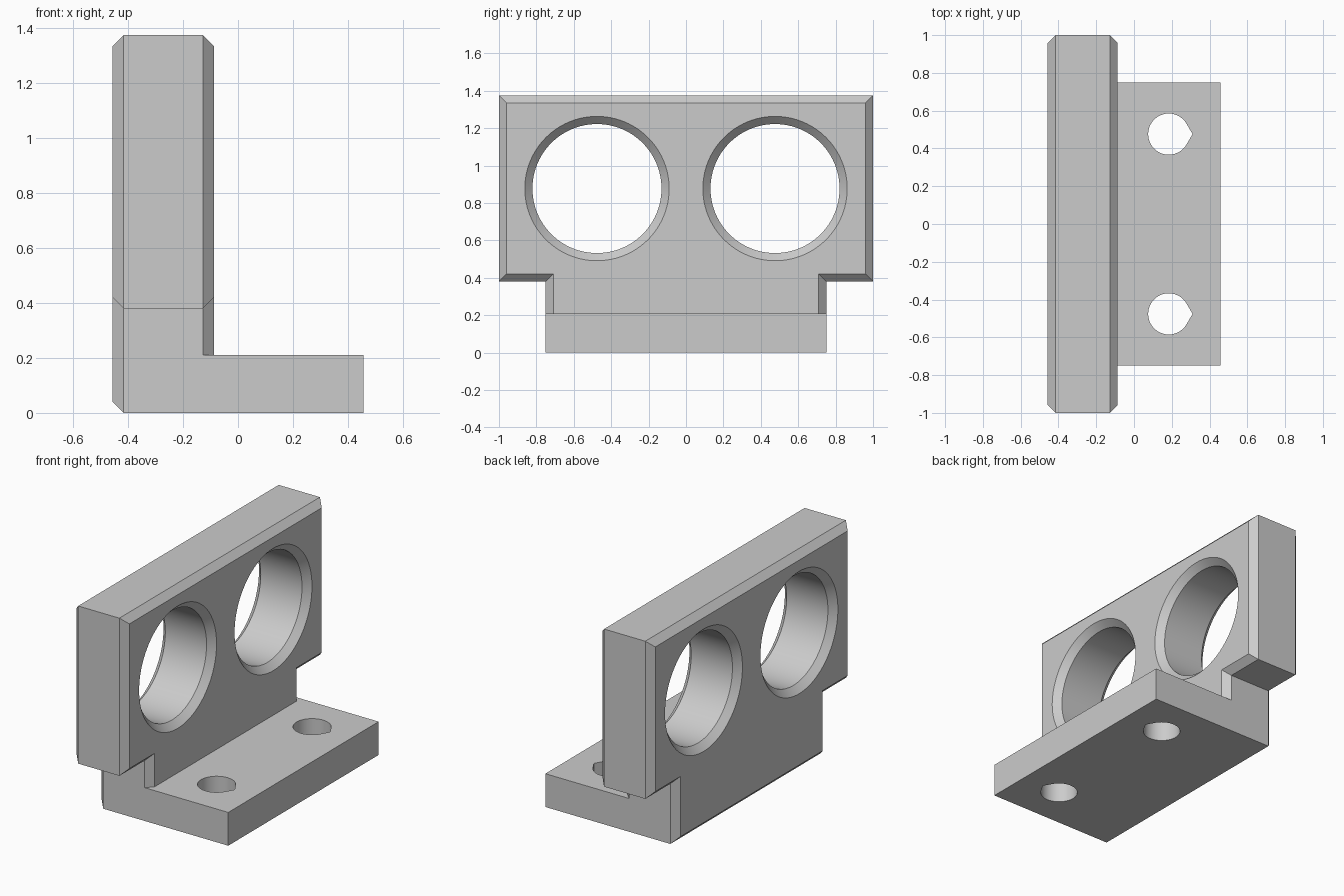
import bpy
import bmesh
from math import cos, sin, pi, radians

if "Cube" in bpy.data.objects:
    bpy.data.objects.remove(bpy.data.objects["Cube"])

BACK, FRONT, CH = -0.457, -0.087, 0.041   # upright plate faces and chamfer
HALF, TOP, WING_Z = 1.0, 1.375, 0.38      # wing half width, top, underside
FOOT_HALF, FOOT_Z, FOOT_X = 0.75, 0.21, 0.457

grey = bpy.data.materials.new("plain grey")
grey.use_nodes = True
colour = (0.6, 0.6, 0.6, 1)
grey.diffuse_color = colour
grey.node_tree.nodes["Principled BSDF"].inputs["Base Color"].default_value = colour


def loft(name, rings):
    """Closed solid skinned through rings of equal point count."""
    bm = bmesh.new()
    loops = [[bm.verts.new(p) for p in ring] for ring in rings]
    for a, b in zip(loops, loops[1:]):
        for i in range(len(a)):
            j = (i + 1) % len(a)
            bm.faces.new((a[i], a[j], b[j], b[i]))
    bm.faces.new(loops[0])
    bm.faces.new(loops[-1])
    bmesh.ops.recalc_face_normals(bm, faces=bm.faces)
    mesh = bpy.data.meshes.new(name)
    bm.to_mesh(mesh)
    bm.free()
    obj = bpy.data.objects.new(name, mesh)
    bpy.context.collection.objects.link(obj)
    mesh.materials.append(grey)
    return obj


def combine(target, other, operation):
    mod = target.modifiers.new(operation.lower(), 'BOOLEAN')
    mod.operation, mod.object, mod.solver = operation, other, 'EXACT'
    bpy.context.view_layer.objects.active = target
    bpy.ops.object.modifier_apply(modifier=mod.name)
    bpy.data.objects.remove(other)


def tee(x, inset):
    """T-shaped outline, pulled inward by inset."""
    h, s = HALF - inset, FOOT_HALF - inset
    top, wing = TOP - inset, WING_Z + inset
    right = [(s, inset), (s, wing), (h, wing), (h, top)]
    outline = right + [(-y, z) for y, z in reversed(right)]
    return [(x, y, z) for y, z in outline]


def bore_ring(x, y, radius, n=96):
    return [(x, y + radius * cos(2 * pi * i / n), 0.877 + radius * sin(2 * pi * i / n))
            for i in range(n)]


def teardrop(z, y, r=0.109, n=48):
    """Round hole with a blunt point toward the front edge of the foot."""
    angles = [radians(30 + 300 * i / n) for i in range(n + 1)]
    pts = [(0.184 + r * cos(a), y + r * sin(a), z) for a in angles]
    return pts + [(0.184 + r / cos(radians(30)), y, z)]


# Upright plate, chamfered on both faces
bracket = loft("bracket", [tee(BACK, CH), tee(BACK + CH, 0),
                           tee(FRONT - CH, 0), tee(FRONT, CH)])

# Foot
foot = loft("foot", [[(x, y, z) for x, y in ((BACK + CH, -FOOT_HALF), (FOOT_X, -FOOT_HALF),
                                             (FOOT_X, FOOT_HALF), (BACK + CH, FOOT_HALF))]
                     for z in (0, FOOT_Z)])
combine(bracket, foot, 'UNION')

# Large countersunk bores and teardrop screw holes
R, EPS = 0.345, 0.02
for side in (-1, 1):
    y = side * 0.476
    bore = loft("bore_cutter", [bore_ring(BACK - EPS, y, R + CH + EPS),
                                bore_ring(BACK + CH, y, R),
                                bore_ring(FRONT - CH, y, R),
                                bore_ring(FRONT + EPS, y, R + CH + EPS)])
    combine(bracket, bore, 'DIFFERENCE')
    screw = loft("screw_cutter", [teardrop(-0.1, y), teardrop(FOOT_Z + 0.1, y)])
    combine(bracket, screw, 'DIFFERENCE')

# Smooth bores, crisp edges
bpy.ops.object.select_all(action='DESELECT')
bracket.select_set(True)
bpy.context.view_layer.objects.active = bracket
bpy.ops.object.shade_smooth_by_angle(angle=radians(25))
